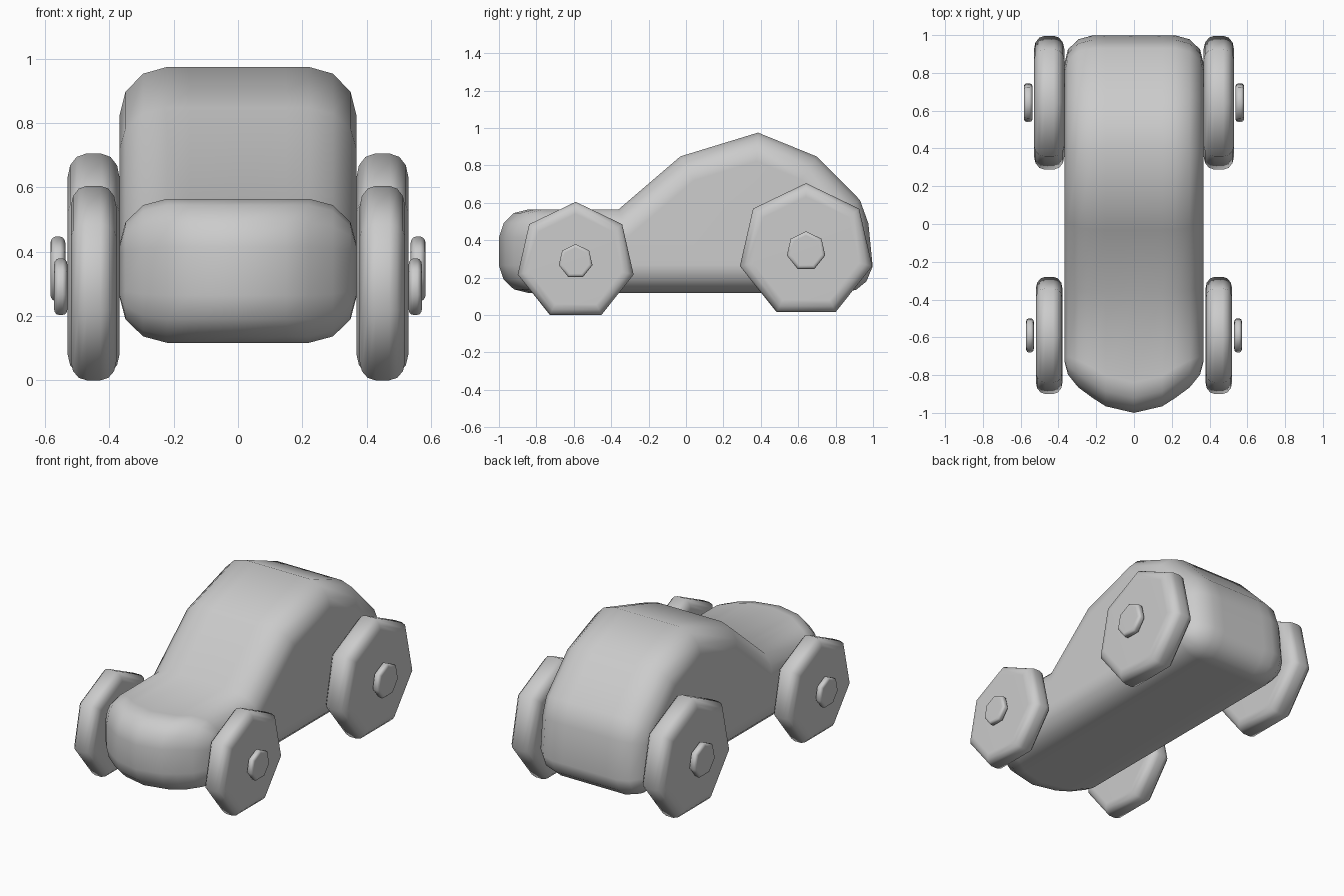
import bpy, bmesh, math
from mathutils import Vector

if "Cube" in bpy.data.objects:
    bpy.data.objects.remove(bpy.data.objects["Cube"])


def loft(name, rings, location=(0, 0, 0), scale=1.0):
    """Skin a list of matching closed rings, cap both ends."""
    bm = bmesh.new()
    rows = [[bm.verts.new(Vector(p) * scale) for p in ring] for ring in rings]
    n = len(rows[0])
    for a, b in zip(rows, rows[1:]):
        for i in range(n):
            j = (i + 1) % n
            bm.faces.new((a[i], a[j], b[j], b[i]))
    bm.faces.new(rows[0])
    bm.faces.new(rows[-1])
    bmesh.ops.recalc_face_normals(bm, faces=bm.faces)
    mesh = bpy.data.meshes.new(name)
    bm.to_mesh(mesh)
    bm.free()
    obj = bpy.data.objects.new(name, mesh)
    bpy.context.collection.objects.link(obj)
    obj.location = location
    bpy.ops.object.select_all(action='DESELECT')
    obj.select_set(True)
    bpy.context.view_layer.objects.active = obj
    bpy.ops.object.shade_smooth_by_angle(angle=math.radians(60))
    mod = obj.modifiers.new("face_normals", 'WEIGHTED_NORMAL')
    mod.keep_sharp = True
    return obj


def inset(points, d):
    """Offset a clockwise outline inward with mitred corners."""
    out = []
    n = len(points)
    for i in range(n):
        p, q, r = (Vector(points[k % n]) for k in (i - 1, i, i + 1))
        a, b = (q - p).normalized(), (r - q).normalized()
        na, nb = Vector((a.y, -a.x)), Vector((b.y, -b.x))
        out.append(q + (na + nb) * d / (1 + na.dot(nb)))
    return out


# Body: side profile (y, z) swept across the width with rounded flanks
profile = [(-0.84, 0.117), (-0.92, 0.137), (-0.975, 0.19), (-1.0, 0.265),
           (-1.0, 0.415), (-0.975, 0.49), (-0.92, 0.545), (-0.84, 0.565),
           (-0.36, 0.565), (-0.03, 0.848), (0.385, 0.975), (0.70, 0.847),
           (0.93, 0.615), (0.975, 0.49), (0.998, 0.26), (0.965, 0.18),
           (0.91, 0.135), (0.84, 0.117)]
# half width, outline inset, nose sweep-back
stations = [(0, 0, 0), (0.15, 0, 0.035), (0.22, 0, 0.08), (0.295, 0.02, 0.115),
            (0.35, 0.073, 0.13), (0.369, 0.145, 0.13)]


def body_ring(side, x, d, sweep):
    return [(side * x, p.x + (sweep if p.x < -0.6 else 0), p.y)
            for p in inset(profile, d)]


rings = [body_ring(-1, *s) for s in reversed(stations)]
rings += [body_ring(1, *s) for s in stations[1:]]
loft("body", rings)

# Wheel shape: seven-sided disc of radius 1 with a rounded rim
half = []
for k in range(4):
    t = math.radians(30 * k)
    half.append((0.067 + 0.155 * math.sin(t), 1 - 0.2 * (1 - math.cos(t))))
section = [(-x, r) for x, r in reversed(half)] + half
disc = [[(x, r * math.sin(math.tau * i / 7), r * math.cos(math.tau * i / 7))
         for i in range(7)] for x, r in section]

# Wheels and hub caps on both sides
for end, y, z, radius, hub_x in (("front", -0.59, 0.287, 0.318, 0.551),
                                 ("rear", 0.642, 0.342, 0.363, 0.560)):
    for side, s in (("left", -1), ("right", 1)):
        loft(f"{end}_{side}_wheel", disc, (s * 0.449, y, z), radius)
        loft(f"{end}_{side}_hub", disc, (s * hub_x, y, z), radius * 0.29)
